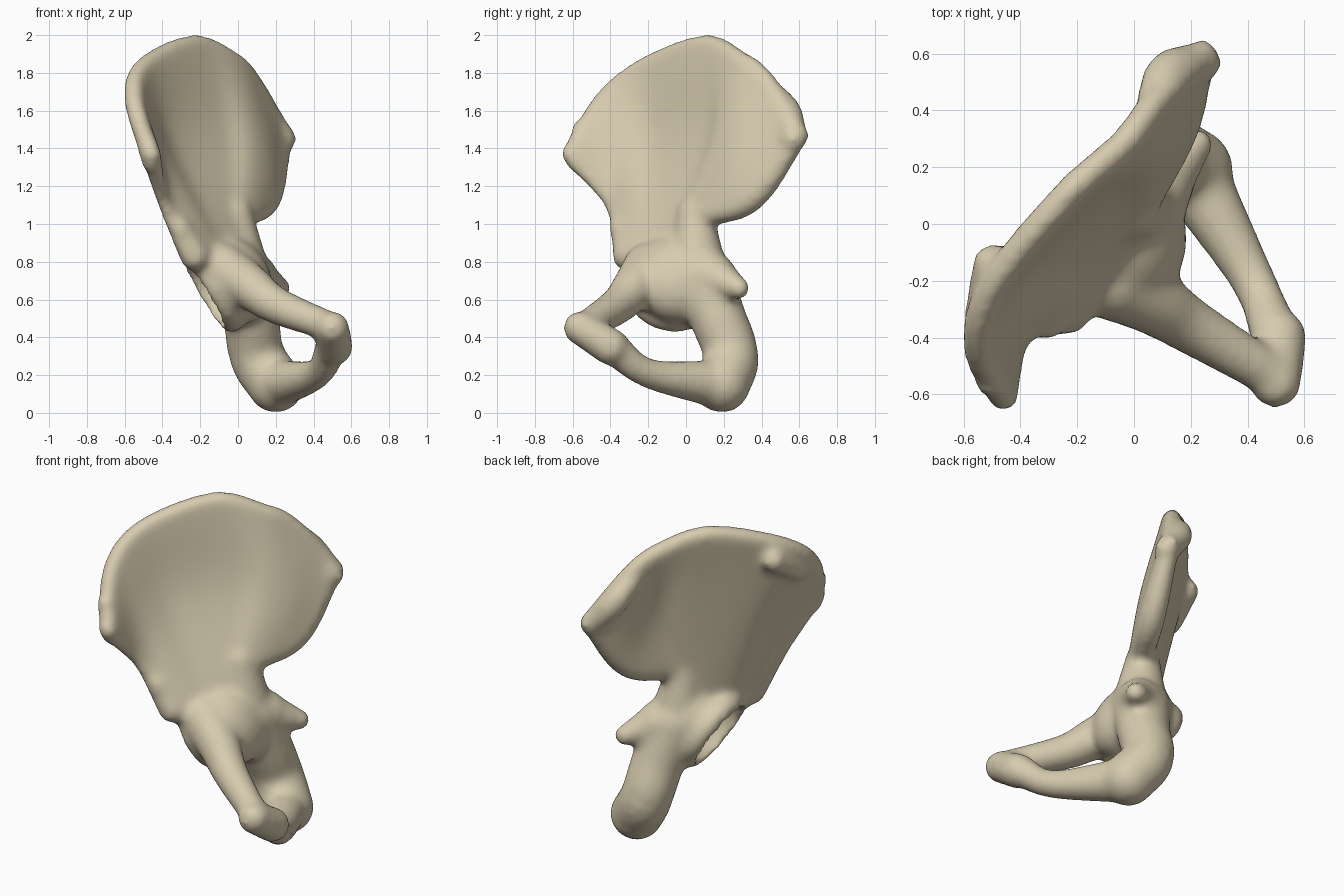
import bpy
import bmesh
from math import cos, sin, tau
from mathutils import Matrix, Vector

if "Cube" in bpy.data.objects:
    bpy.data.objects.remove(bpy.data.objects["Cube"], do_unlink=True)


def spline(points, steps):
    """Catmull-Rom curve through vectors of any size."""
    pts = [Vector(p) for p in points]
    pts = [pts[0] * 2 - pts[1]] + pts + [pts[-1] * 2 - pts[-2]]
    out = []
    for i in range(1, len(pts) - 2):
        a, b, c, d = pts[i - 1:i + 3]
        for s in range(steps):
            t = s / steps
            out.append(0.5 * (2 * b + (c - a) * t + (2 * a - 5 * b + 4 * c - d) * t * t
                              + (3 * b - a - 3 * c + d) * t ** 3))
    return out + [pts[-2]]


def add_ball(bm, matrix, radius):
    bmesh.ops.create_icosphere(bm, subdivisions=4, radius=radius, matrix=matrix)


def add_limb(bm, points, sides=20):
    """Round limb through (x, y, z, radius) points, with ball ends."""
    path = spline(points, 6)
    rings = []
    for i, p in enumerate(path):
        before, after = path[max(i - 1, 0)], path[min(i + 1, len(path) - 1)]
        turn = (after.xyz - before.xyz).to_track_quat('Z', 'Y')
        rings.append([bm.verts.new(p.xyz + turn @ Vector((cos(tau * k / sides), sin(tau * k / sides), 0)) * p.w)
                      for k in range(sides)])
    for low, high in zip(rings, rings[1:]):
        for k in range(sides):
            n = (k + 1) % sides
            bm.faces.new((low[k], low[n], high[n], high[k]))
    bm.faces.new(rings[0][::-1])
    bm.faces.new(rings[-1])
    for p in (path[0], path[-1]):
        add_ball(bm, Matrix.Translation(p.xyz), p.w)


def add_blade(bm, rows):
    """Curved slab through a net of (x, y, z, half thickness) points."""
    wide = [spline(row, 6) for row in rows]
    net = [spline(column, 10) for column in zip(*wide)]
    m, n = len(net), len(net[0])
    sheets = ([], [])
    for i in range(m):
        for j in range(n):
            u = net[min(i + 1, m - 1)][j].xyz - net[max(i - 1, 0)][j].xyz
            v = net[i][min(j + 1, n - 1)].xyz - net[i][max(j - 1, 0)].xyz
            offset = u.cross(v).normalized() * net[i][j].w
            sheets[0].append(bm.verts.new(net[i][j].xyz + offset))
            sheets[1].append(bm.verts.new(net[i][j].xyz - offset))
    for i in range(m - 1):
        for j in range(n - 1):
            quad = (i * n + j, i * n + n + j, i * n + n + j + 1, i * n + j + 1)
            bm.faces.new([sheets[0][q] for q in quad])
            bm.faces.new([sheets[1][q] for q in reversed(quad)])
    rim = [i * n for i in range(m)] + [(m - 1) * n + j for j in range(1, n)]
    rim += [i * n + n - 1 for i in range(m - 2, -1, -1)] + list(range(n - 2, 0, -1))
    for a, b in zip(rim, rim[1:] + rim[:1]):
        bm.faces.new((sheets[0][b], sheets[0][a], sheets[1][a], sheets[1][b]))


def finish(name, bm):
    bmesh.ops.recalc_face_normals(bm, faces=bm.faces)
    mesh = bpy.data.meshes.new(name)
    bm.to_mesh(mesh)
    bm.free()
    obj = bpy.data.objects.new(name, mesh)
    bpy.context.collection.objects.link(obj)
    return obj


# Wing of the bone: rows from neck to crest, running front to back
base = spline([(-.23, -.31, .83, .08), (-.09, -.06, .87, .1), (.03, .09, 1.05, .07)], 3)
middle = [(-.39, -.4, 1.1), (-.38, -.3, 1.28), (-.34, -.13, 1.4), (-.1, .12, 1.45),
          (.03, .19, 1.4), (.11, .28, 1.33), (.16, .35, 1.14)]
crest = [(-.46, -.61, 1.37), (-.55, -.44, 1.65), (-.5, -.22, 1.83), (-.24, .1, 1.95),
         (-.04, .28, 1.87), (.07, .42, 1.76), (.24, .6, 1.47)]

# The wing is thin in the middle and thickens toward the back
middle = [(*p, .035 + .04 * (j / 6) ** 2) for j, p in enumerate(middle)]
crest = [(*p, .053) for p in crest]

bone_mesh = bmesh.new()
add_blade(bone_mesh, [base, middle, crest])
add_limb(bone_mesh, crest)
for end in (0, -1):
    add_limb(bone_mesh, [base[end], middle[end], crest[end]])

limbs = {
    "front_tip": [(-.46, -.58, 1.32, .05), (-.51, -.56, 1.5, .05)],
    "crest_swelling": [(-.54, -.32, 1.65, .06), (-.5, -.14, 1.77, .07)],
    "rear_swelling": [(.06, .4, 1.74, .06), (.12, .53, 1.6, .08), (.24, .57, 1.45, .07)],
    "neck": [(.01, .06, .75, .16), (-.02, .05, 1.05, .1)],
    "front_knob": [(-.31, -.35, .98, .06), (-.2, -.25, .83, .09)],
    "upper_branch": [(-.08, -.2, .76, .14), (.06, -.27, .67, .12), (.2, -.36, .57, .1), (.48, -.53, .46, .08)],
    "joint_end": [(.5, -.56, .45, .09), (.51, -.4, .35, .1)],
    "seat_bone": [(.02, .08, .72, .17), (.07, .17, .5, .15), (.1, .24, .3, .15), (.2, .19, .15, .15)],
    "lower_branch": [(.2, .18, .15, .13), (.42, -.2, .21, .08), (.5, -.4, .36, .09)],
    "rear_spine": [(.08, .14, .72, .13), (.22, .28, .66, .06)],
}
for points in limbs.values():
    add_limb(bone_mesh, points)

# Socket housing with a broad rim, turned outward and down
facing = Vector((-.85, -.1, -.5)).normalized()
turn = facing.to_track_quat('Z', 'Y').to_matrix().to_4x4()
socket_centre = Vector((-.13, -.07, .66))
add_ball(bone_mesh, Matrix.Translation((-.02, -.04, .71)) @ turn @ Matrix.Diagonal((1, 1, .75, 1)), .25)
rim_frame = Matrix.Translation(socket_centre) @ turn
rim_points = [(*(rim_frame @ Vector((.19 * cos(tau * k / 12), .19 * sin(tau * k / 12), 0))), .07)
              for k in range(13)]
add_limb(bone_mesh, rim_points)

# Fuse everything, hollow the socket and soften
bone = finish("hip_bone", bone_mesh)
cutter_mesh = bmesh.new()
add_ball(cutter_mesh, Matrix.Translation(socket_centre + facing * .04), .2)
cutter = finish("socket_cutter", cutter_mesh)
cutter.hide_render = True


def fuse(name):
    mod = bone.modifiers.new(name, 'REMESH')
    mod.mode = 'VOXEL'
    mod.voxel_size = .018


fuse("fuse")
cut = bone.modifiers.new("socket", 'BOOLEAN')
cut.operation = 'DIFFERENCE'
cut.object = cutter
fuse("refuse")
soften = bone.modifiers.new("soften", 'SMOOTH')
soften.factor = .5
soften.iterations = 14

bpy.ops.object.select_all(action='DESELECT')
bone.select_set(True)
bpy.context.view_layer.objects.active = bone
bpy.ops.object.convert(target='MESH')
bpy.data.objects.remove(cutter, do_unlink=True)

# Bone colour and shading
ivory = bpy.data.materials.new("ivory")
ivory.use_nodes = True
ivory.diffuse_color = (.68, .6, .43, 1)
shader = ivory.node_tree.nodes["Principled BSDF"]
shader.inputs["Base Color"].default_value = ivory.diffuse_color
shader.inputs["Roughness"].default_value = .7
bone.data.materials.clear()
bone.data.materials.append(ivory)
bpy.ops.object.shade_smooth_by_angle(angle=1)
